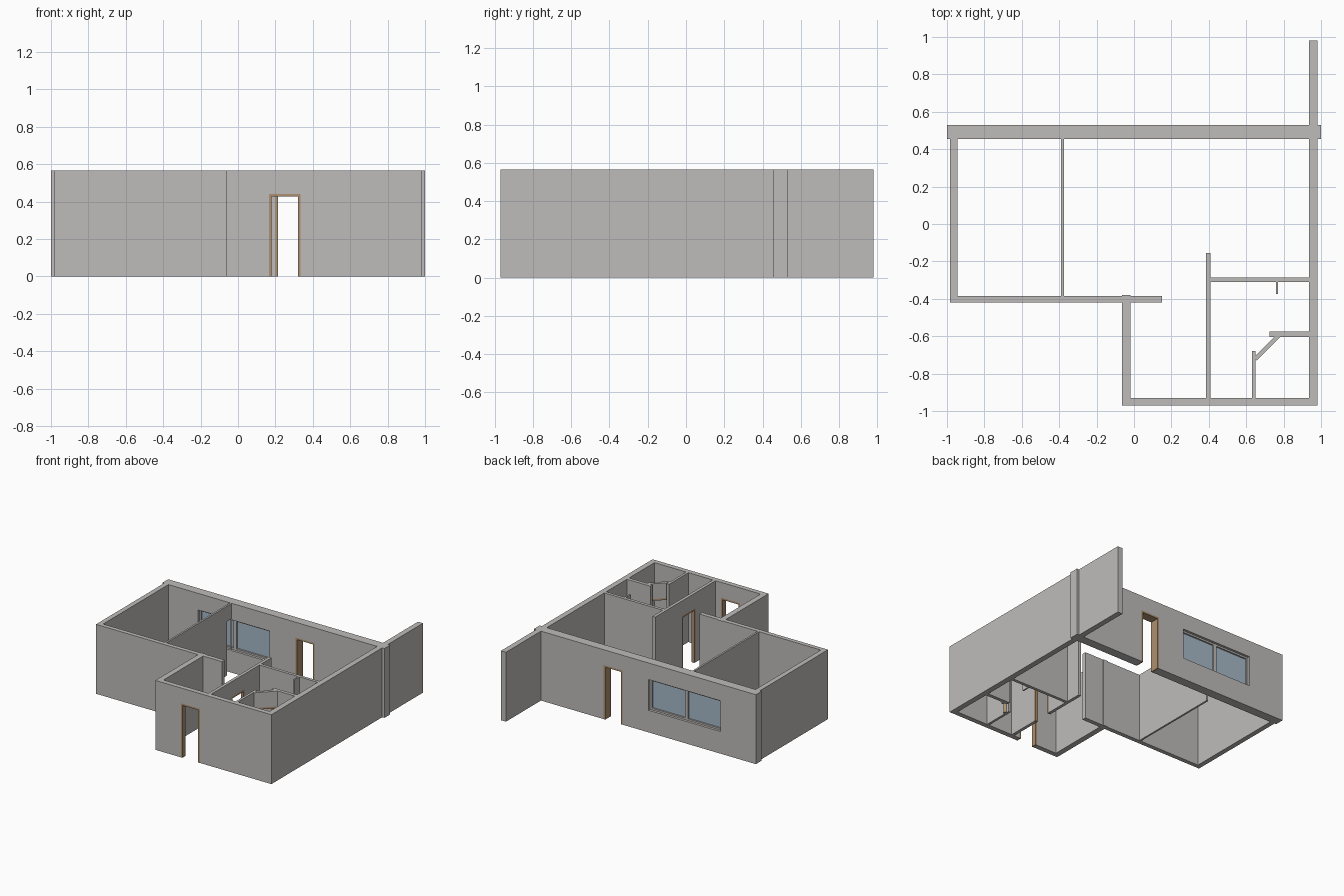
import bpy, bmesh
from mathutils import Vector, Matrix

cube = bpy.data.objects.get("Cube")
if cube:
    bpy.data.objects.remove(cube, do_unlink=True)

HEIGHT, DOOR_H, JAMB = 0.565, 0.44, 0.014


def material(name, rgb):
    m = bpy.data.materials.new(name)
    m.use_nodes = True
    m.diffuse_color = (*rgb, 1)
    m.node_tree.nodes["Principled BSDF"].inputs["Base Color"].default_value = (*rgb, 1)
    return m


PLASTER = material("grey plaster", (0.52, 0.505, 0.49))
WOOD = material("brown wood", (0.42, 0.28, 0.16))
GLASS = material("blue glass", (0.38, 0.49, 0.58))


def extrude(name, outline, depth, mat, matrix):
    """Upright outline (along, height) extruded evenly to both sides."""
    bm = bmesh.new()
    face = bm.faces.new([bm.verts.new((u, -depth / 2, v)) for u, v in outline])
    grown = bmesh.ops.extrude_face_region(bm, geom=[face])["geom"]
    bmesh.ops.translate(bm, vec=(0, depth, 0),
                        verts=[g for g in grown if isinstance(g, bmesh.types.BMVert)])
    bmesh.ops.recalc_face_normals(bm, faces=bm.faces)
    bm.transform(matrix)
    mesh = bpy.data.meshes.new(name)
    bm.to_mesh(mesh)
    bm.free()
    mesh.materials.append(mat)
    obj = bpy.data.objects.new(name, mesh)
    bpy.context.collection.objects.link(obj)
    return obj


def wall(name, start, end, thick, door=None, framed=True):
    """Wall along a centre line, with an optional doorway (from, to)."""
    a, b = Vector((*start, 0)), Vector((*end, 0))
    d = (b - a).normalized()
    length = (b - a).length
    side = Vector((-d.y, d.x, 0))
    matrix = Matrix.Translation(a) @ Matrix((d, side, (0, 0, 1))).transposed().to_4x4()
    outline = [(0, 0)]
    if door:
        l, r = door
        outline += [(l, 0), (l, DOOR_H), (r, DOOR_H)]
        if r < length:
            outline.append((r, 0))
    if not door or door[1] < length:
        outline.append((length, 0))
    outline += [(length, HEIGHT), (0, HEIGHT)]
    obj = extrude(name, outline, thick, PLASTER, matrix)
    if door and framed:
        top = DOOR_H - JAMB
        extrude(name + "_door_frame",
                [(l, 0), (l + JAMB, 0), (l + JAMB, top), (r - JAMB, top),
                 (r - JAMB, 0), (r, 0), (r, DOOR_H), (l, DOOR_H)],
                thick, WOOD, matrix)
    return obj


# Outer walls
back = wall("back_wall", (-1, 0.4925), (1, 0.4925), 0.075, (1.2, 1.37))
wall("garden_wall", (0.9575, 0.53), (0.9575, 0.98), 0.045)
wall("left_side_wall", (0.9575, -0.93), (0.9575, 0.455), 0.045)
wall("right_side_wall", (-0.965, -0.385), (-0.965, 0.455), 0.04)
wall("front_room_wall", (-0.985, -0.4025), (0.15, -0.4025), 0.035)
wall("entry_side_wall", (-0.0425, -0.93), (-0.0425, -0.38), 0.045)
wall("entry_front_wall", (-0.065, -0.95), (0.98, -0.95), 0.04, (0.23, 0.4))

# Inner walls
wall("bedroom_partition", (-0.3825, -0.385), (-0.3825, 0.455), 0.015, (0.78, 0.84), False)
wall("hall_wall", (0.3975, -0.93), (0.3975, -0.155), 0.025, (0.26, 0.43))
wall("bathroom_wall", (0.41, -0.2975), (0.935, -0.2975), 0.025)
wall("bathroom_nib", (0.764, -0.375), (0.764, -0.31), 0.012)
wall("closet_back_wall", (0.725, -0.59), (0.935, -0.59), 0.028)
wall("closet_side_wall", (0.64, -0.93), (0.64, -0.68), 0.02)
wall("closet_corner_wall", (0.648, -0.722), (0.772, -0.598), 0.024, (0.012, 0.163))


# Window opening, frame and panes
def box(name, x0, x1, y0, y1, z0, z1, mat):
    return extrude(name, [(x0, z0), (x1, z0), (x1, z1), (x0, z1)], y1 - y0, mat,
                   Matrix.Translation((0, (y0 + y1) / 2, 0)))


L, R, LOW, TOP, MID, BAR = -0.68, -0.035, 0.18, 0.43, -0.36, 0.014
cutter = box("window_cutter", L, R, 0.4, 0.6, LOW, TOP, PLASTER)
cutter.hide_render = True
cutter.hide_viewport = True
cut = back.modifiers.new("window_opening", "BOOLEAN")
cut.operation = "DIFFERENCE"
cut.solver = "EXACT"
cut.object = cutter

F0, F1 = 0.475, 0.51
for name, x0, x1 in (("right", L, L + BAR), ("middle", MID - BAR, MID + BAR), ("left", R - BAR, R)):
    box("window_post_" + name, x0, x1, F0, F1, LOW, TOP, PLASTER)
for side, x0, x1 in (("right", L + BAR, MID - BAR), ("left", MID + BAR, R - BAR)):
    box("window_sill_" + side, x0, x1, F0, F1, LOW, LOW + BAR, PLASTER)
    box("window_head_" + side, x0, x1, F0, F1, TOP - BAR, TOP, PLASTER)
    box("window_pane_" + side, x0, x1, 0.489, 0.497, LOW + BAR, TOP - BAR, GLASS)
